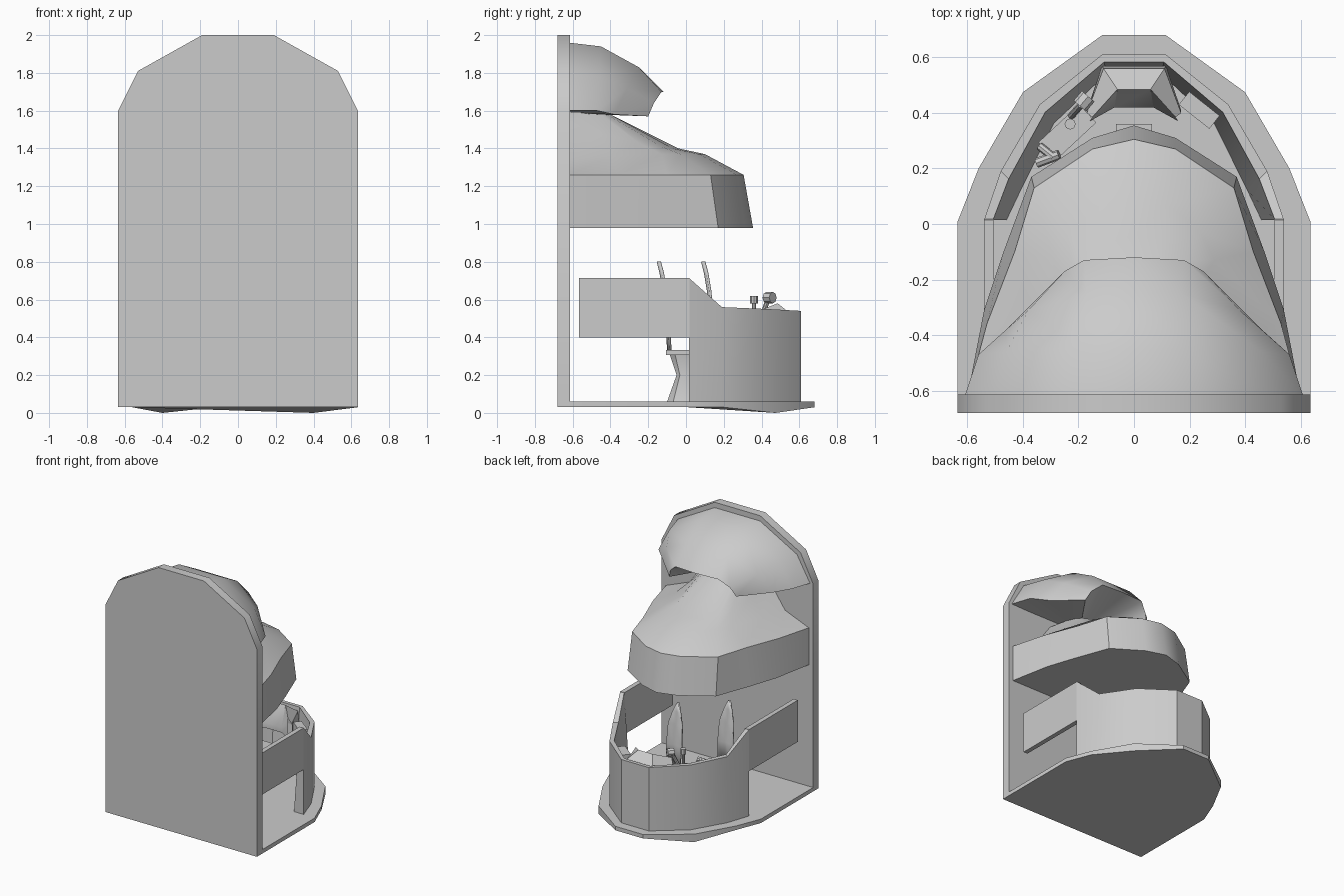
import bpy, bmesh, math
from mathutils import Vector

cube = bpy.data.objects.get("Cube")
if cube:
    bpy.data.objects.remove(cube, do_unlink=True)

grey = bpy.data.materials.new("light_grey")
grey.use_nodes = True
grey.diffuse_color = (0.6, 0.6, 0.6, 1)
grey.node_tree.nodes["Principled BSDF"].inputs["Base Color"].default_value = (0.6, 0.6, 0.6, 1)


def finish(name, bm, angle=35):
    bmesh.ops.remove_doubles(bm, verts=bm.verts, dist=0.0005)
    bmesh.ops.recalc_face_normals(bm, faces=bm.faces)
    mesh = bpy.data.meshes.new(name)
    bm.to_mesh(mesh)
    bm.free()
    ob = bpy.data.objects.new(name, mesh)
    bpy.context.collection.objects.link(ob)
    mesh.materials.append(grey)
    bpy.ops.object.select_all(action='DESELECT')
    ob.select_set(True)
    bpy.context.view_layer.objects.active = ob
    bpy.ops.object.shade_smooth_by_angle(angle=math.radians(angle))
    return ob


def mirrored(half):
    """Half outline from the +x side to the centre, completed on the -x side."""
    other = [(-p[0], *p[1:]) for p in reversed(half) if abs(p[0]) > 1e-6]
    return list(half) + other


def add_loft(bm, rows, closed=False):
    rings = [[bm.verts.new(p) for p in row] for row in rows]
    for a, b in zip(rings, rings[1:]):
        n = len(a)
        for i in range(n if closed else n - 1):
            j = (i + 1) % n
            bm.faces.new((a[i], a[j], b[j], b[i]))
    return rings


def loft(name, rows, closed=False, caps=False, angle=35):
    bm = bmesh.new()
    rings = add_loft(bm, rows, closed)
    if caps:
        bm.faces.new(rings[0])
        bm.faces.new(rings[-1])
    return finish(name, bm, angle)


def at_z(points, z):
    return [(x, y, z) for x, y in points]


def box(name, size, loc, turn=0):
    bm = bmesh.new()
    bmesh.ops.create_cube(bm, size=1)
    bmesh.ops.scale(bm, vec=size, verts=bm.verts)
    ob = finish(name, bm)
    ob.location = loc
    ob.rotation_euler.z = turn
    return ob


def rod(name, a, b, radius, sides=8):
    a, b = Vector(a), Vector(b)
    bm = bmesh.new()
    bmesh.ops.create_cone(bm, cap_ends=True, segments=sides, radius1=radius,
                          radius2=radius, depth=(b - a).length)
    ob = finish(name, bm)
    ob.location = (a + b) / 2
    ob.rotation_euler = (b - a).to_track_quat('Z', 'Y').to_euler()


# Flat wall with a faceted arched top
arch = mirrored([(0.635, 0.03), (0.635, 1.6), (0.53, 1.81), (0.19, 2.0)])
loft("front_wall", [[(x, y, z) for x, z in arch] for y in (-0.68, -0.615)], True, True)

# Floor with two low points underneath
plan = mirrored([(0.635, -0.68), (0.635, 0.01), (0.56, 0.2), (0.4, 0.475), (0.115, 0.68)])
under = [(x, y, 0.0 if abs(abs(x) - 0.4) < 0.01 else 0.03) for x, y in plan]
loft("floor", [under, at_z(plan, 0.06)], True, True)

# Curved counter with a stepped rim and a slanted inside face
wall = [(0.54, 0.015), (0.48, 0.19), (0.34, 0.43), (0.115, 0.61)]
rim = [0.715, 0.56, 0.55, 0.54]


def inset(d):
    return [(x * (1 - d / 0.5), y - d * 0.9 * (y > 0.1)) for x, y in wall]


outer_low = mirrored([(x, y, 0.06) for x, y in wall])
outer_top = mirrored([(x, y, z) for (x, y), z in zip(wall, rim)])
inner_top = mirrored([(x, y, z) for (x, y), z in zip(inset(0.03), rim)])
inner_low = mirrored([(x, y, 0.06) for x, y in inset(0.075)])
bm = bmesh.new()
add_loft(bm, [outer_low, outer_top, inner_top, inner_low, outer_low])
for end in (0, -1):
    bm.faces.new([bm.verts.new(r[end]) for r in (outer_low, outer_top, inner_top, inner_low)])
finish("counter", bm)

# Side arms
for side, label in ((1, "left"), (-1, "right")):
    box(label + "_arm", (0.035, 0.585, 0.315), (side * 0.522, -0.275, 0.557))

# Wrap-around centre console
loft("centre_console", [
    mirrored([(0.17, 0.41, 0.4), (0.115, 0.57, 0.4)]),
    mirrored([(0.17, 0.40, 0.5), (0.11, 0.56, 0.52)]),
    mirrored([(0.15, 0.385, 0.54), (0.06, 0.485, 0.58)]),
    mirrored([(0.16, 0.37, 0.5), (0.07, 0.42, 0.44)]),
    mirrored([(0.16, 0.37, 0.4), (0.07, 0.42, 0.4)])])

# Side consoles
box("left_console", (0.14, 0.06, 0.12), (0.235, 0.41, 0.44), -0.67)
box("right_console", (0.2, 0.09, 0.1), (-0.24, 0.33, 0.43), 0.75)

# Control levers
rod("lever_stem", (-0.23, 0.385, 0.46), (-0.19, 0.43, 0.59), 0.013)
rod("lever_head", (-0.195, 0.425, 0.61), (-0.165, 0.46, 0.61), 0.03)
rod("short_stem", (-0.23, 0.36, 0.46), (-0.23, 0.36, 0.58), 0.01)
rod("short_knob", (-0.23, 0.36, 0.58), (-0.23, 0.36, 0.62), 0.02)
rod("side_lever", (-0.35, 0.22, 0.49), (-0.27, 0.25, 0.51), 0.018)
rod("side_handle", (-0.34, 0.28, 0.49), (-0.29, 0.24, 0.51), 0.015)


# Seats with a pointed back and an hourglass pedestal
def seat(label, x, y):
    back = [(0.055, 0, 0.33), (0.065, -0.01, 0.5), (0.06, -0.025, 0.65),
            (0.035, -0.04, 0.74), (0.012, -0.055, 0.8)]
    rows = [[(x + s * w, y + d + (0.012 if s else 0), z) for s in (1, 0, -1)]
            for w, d, z in reversed(back)]
    ob = loft(label + "_seat_back", rows)
    mod = ob.modifiers.new("thickness", 'SOLIDIFY')
    mod.thickness = 0.012
    box(label + "_seat_cushion", (0.13, 0.23, 0.025), (x, y + 0.11, 0.32))
    rings = []
    for r, z in ((0.11, 0.06), (0.06, 0.2), (0.1, 0.32)):
        rings.append([(x + 0.6 * r * math.cos(a), y + 0.11 + r * math.sin(a), z)
                      for a in (k * math.tau / 8 for k in range(8))])
    loft(label + "_seat_pedestal", rings, True, True)


seat("rear", 0.0, 0.135)
seat("side", -0.265, -0.1)

# Canopy band
low = mirrored([(0.6, -0.62), (0.54, -0.31), (0.47, -0.1), (0.37, 0.17), (0.15, 0.31), (0, 0.355)])
top = mirrored([(0.6, -0.62), (0.53, -0.36), (0.43, -0.1), (0.36, 0.13), (0.15, 0.27), (0, 0.305)])
loft("canopy_band", [at_z(low, 0.98), at_z(top, 1.26)], True, True)

# Shoulders rising into the neck
loft("canopy_shoulders", [
    at_z(top, 1.26),
    mirrored([(0.4, -0.62, 1.34), (0.36, -0.4, 1.36), (0.29, -0.13, 1.37),
              (0.24, -0.03, 1.37), (0.12, 0.07, 1.37), (0, 0.1, 1.37)]),
    mirrored([(0.26, -0.62, 1.54), (0.24, -0.45, 1.48), (0.21, -0.25, 1.43),
              (0.18, -0.13, 1.41), (0.1, -0.07, 1.4), (0, -0.04, 1.4)]),
    mirrored([(0.18, -0.62, 1.59), (0.17, -0.52, 1.59), (0.15, -0.45, 1.58),
              (0.12, -0.42, 1.58), (0.06, -0.4, 1.58), (0, -0.4, 1.58)])], angle=50)

# Rounded hood with a sloping underside
hood = [
    [(0.61, -0.62, 1.6), (0.5, -0.62, 1.79), (0.19, -0.62, 1.96), (0, -0.62, 1.96)],
    [(0.56, -0.47, 1.6), (0.46, -0.46, 1.78), (0.18, -0.45, 1.94), (0, -0.45, 1.94)],
    [(0.46, -0.38, 1.58), (0.38, -0.31, 1.72), (0.17, -0.25, 1.83), (0, -0.25, 1.83)],
    [(0.28, -0.2, 1.57), (0.25, -0.17, 1.64), (0.18, -0.13, 1.7), (0, -0.12, 1.7)]]
bm = bmesh.new()
add_loft(bm, [mirrored(row) for row in hood])
edge = mirrored([row[0] for row in hood] + hood[-1][1:])
for a, b in zip(edge, edge[1:]):
    bm.faces.new([bm.verts.new(p) for p in (a, b, (0, -0.6, 1.585))])
finish("hood", bm, 40)
